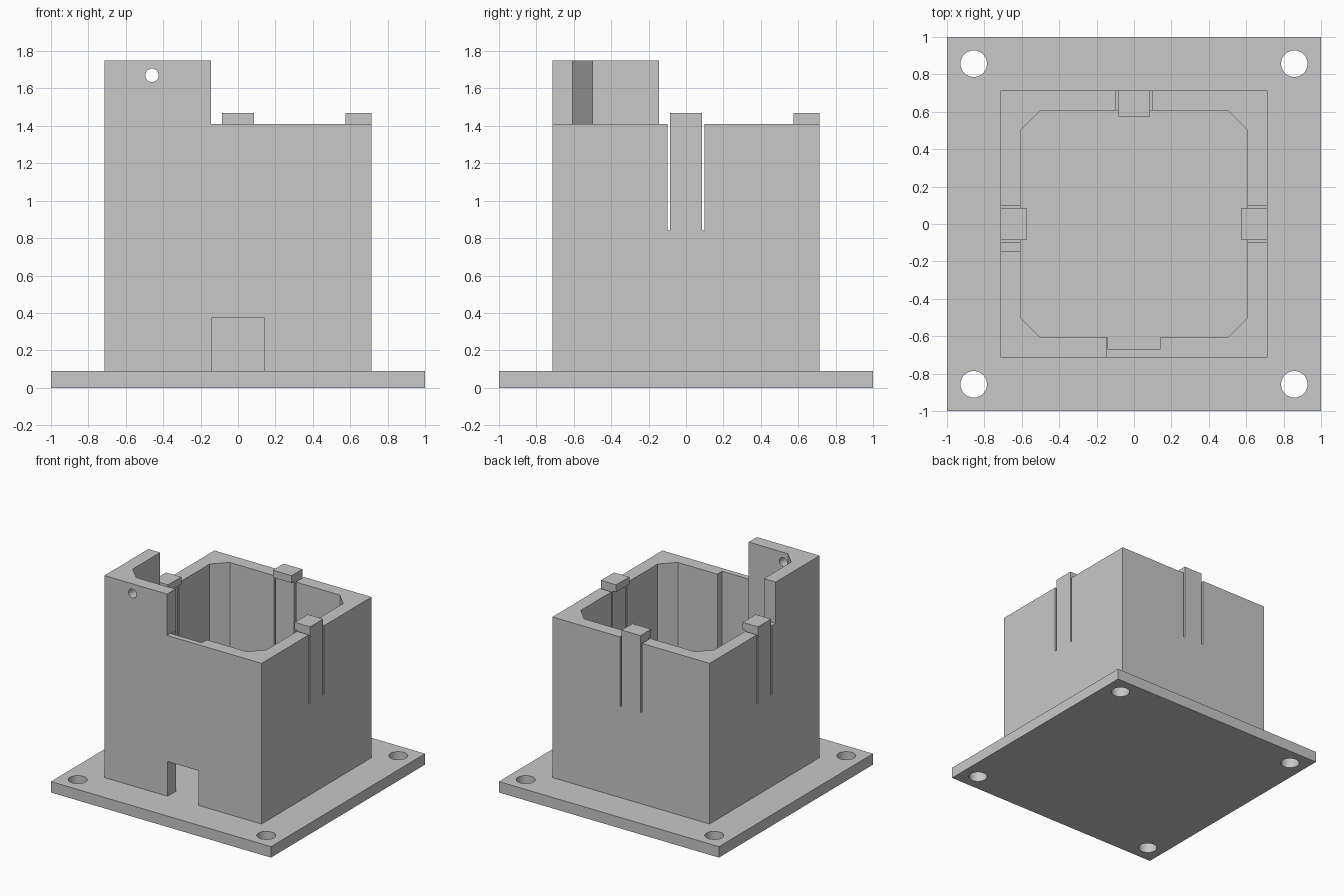
import bpy
import bmesh
from math import pi
from mathutils import Matrix, Vector

cube = bpy.data.objects.get("Cube")
if cube:
    bpy.data.objects.remove(cube, do_unlink=True)

grey = bpy.data.materials.new("plain_grey")
grey.use_nodes = True
colour = (0.58, 0.58, 0.58, 1)
grey.diffuse_color = colour
grey.node_tree.nodes["Principled BSDF"].inputs["Base Color"].default_value = colour

OUT, INN, CH = 0.714, 0.607, 0.107      # wall outside, wall inside, corner chamfer
FLOOR, RIM, TOWER = 0.09, 1.41, 1.75    # heights
STEP = -0.145                           # where the tall corner ends


def make(name, bm):
    bmesh.ops.recalc_face_normals(bm, faces=bm.faces)
    mesh = bpy.data.meshes.new(name)
    bm.to_mesh(mesh)
    bm.free()
    mesh.materials.append(grey)
    obj = bpy.data.objects.new(name, mesh)
    bpy.context.collection.objects.link(obj)
    return obj


def prism(name, outline, z0, z1):
    bm = bmesh.new()
    face = bm.faces.new([bm.verts.new((x, y, z0)) for x, y in outline])
    top = bmesh.ops.extrude_face_region(bm, geom=[face])["geom"]
    verts = [v for v in top if isinstance(v, bmesh.types.BMVert)]
    bmesh.ops.translate(bm, verts=verts, vec=(0, 0, z1 - z0))
    return make(name, bm)


def box(name, x0, x1, y0, y1, z0, z1):
    return prism(name, [(x0, y0), (x1, y0), (x1, y1), (x0, y1)], z0, z1)


def cylinder(name, centre, radius, depth, axis="Z"):
    bm = bmesh.new()
    turn = Matrix.Rotation(pi / 2, 4, "X") if axis == "Y" else Matrix()
    bmesh.ops.create_cone(bm, cap_ends=True, segments=32, radius1=radius,
                          radius2=radius, depth=depth,
                          matrix=Matrix.Translation(Vector(centre)) @ turn)
    return make(name, bm)


def cut(target, cutter):
    mod = target.modifiers.new("cut", "BOOLEAN")
    mod.operation, mod.solver, mod.object = "DIFFERENCE", "EXACT", cutter
    bpy.context.view_layer.objects.active = target
    bpy.ops.object.modifier_apply(modifier=mod.name)
    bpy.data.objects.remove(cutter, do_unlink=True)


# Base plate with four screw holes
plate = box("base_plate", -1, 1, -1, 1, 0, FLOOR)
for sx in (-1, 1):
    for sy in (-1, 1):
        cut(plate, cylinder("screw_hole", (sx * 0.857, sy * 0.857, 0), 0.071, 1))

# Housing: square block with a chamfered cavity
housing = box("housing", -OUT, OUT, -OUT, OUT, FLOOR, TOWER)
c = INN - CH
cavity = [(c, -INN), (INN, -c), (INN, c), (c, INN),
          (-c, INN), (-INN, c), (-INN, -c), (-c, -INN)]
cut(housing, prism("cavity", cavity, -1, 3))

# Lower the rim everywhere except the tall corner
rim = [(STEP, -1), (1, -1), (1, 1), (-1, 1), (-1, STEP), (STEP, STEP)]
cut(housing, prism("rim_step", rim, RIM, 3))

# Cable door and inner cable channel in the front wall
cut(housing, box("cable_channel", -0.14, 0.14, -0.67, -0.4, -1, 3))
cut(housing, box("cable_door", -0.14, 0.14, -1, -0.4, -1, 0.375))

# Small hole through the tall corner
cut(housing, cylinder("tie_hole", (-0.46, -0.66, 1.67), 0.036, 0.4, "Y"))

# Narrow slots either side of each spring clip
for s in (-1, 1):
    a, b = sorted((s * 0.085, s * 0.1))
    cut(housing, box("side_slots", -1, 1, a, b, 0.84, 3))
    cut(housing, box("back_slots", a, b, 0.4, 1, 0.84, 3))

# Hooked heads on the three spring clips
box("clip_head_left", 0.575, OUT, -0.085, 0.085, RIM, 1.47)
box("clip_head_right", -OUT, -0.575, -0.085, 0.085, RIM, 1.47)
box("clip_head_back", -0.085, 0.085, 0.575, OUT, RIM, 1.47)

# Round the hole walls, keep every other edge sharp
for obj in (plate, housing):
    bpy.ops.object.select_all(action="DESELECT")
    obj.select_set(True)
    bpy.context.view_layer.objects.active = obj
    bpy.ops.object.shade_smooth_by_angle(angle=pi / 6)
